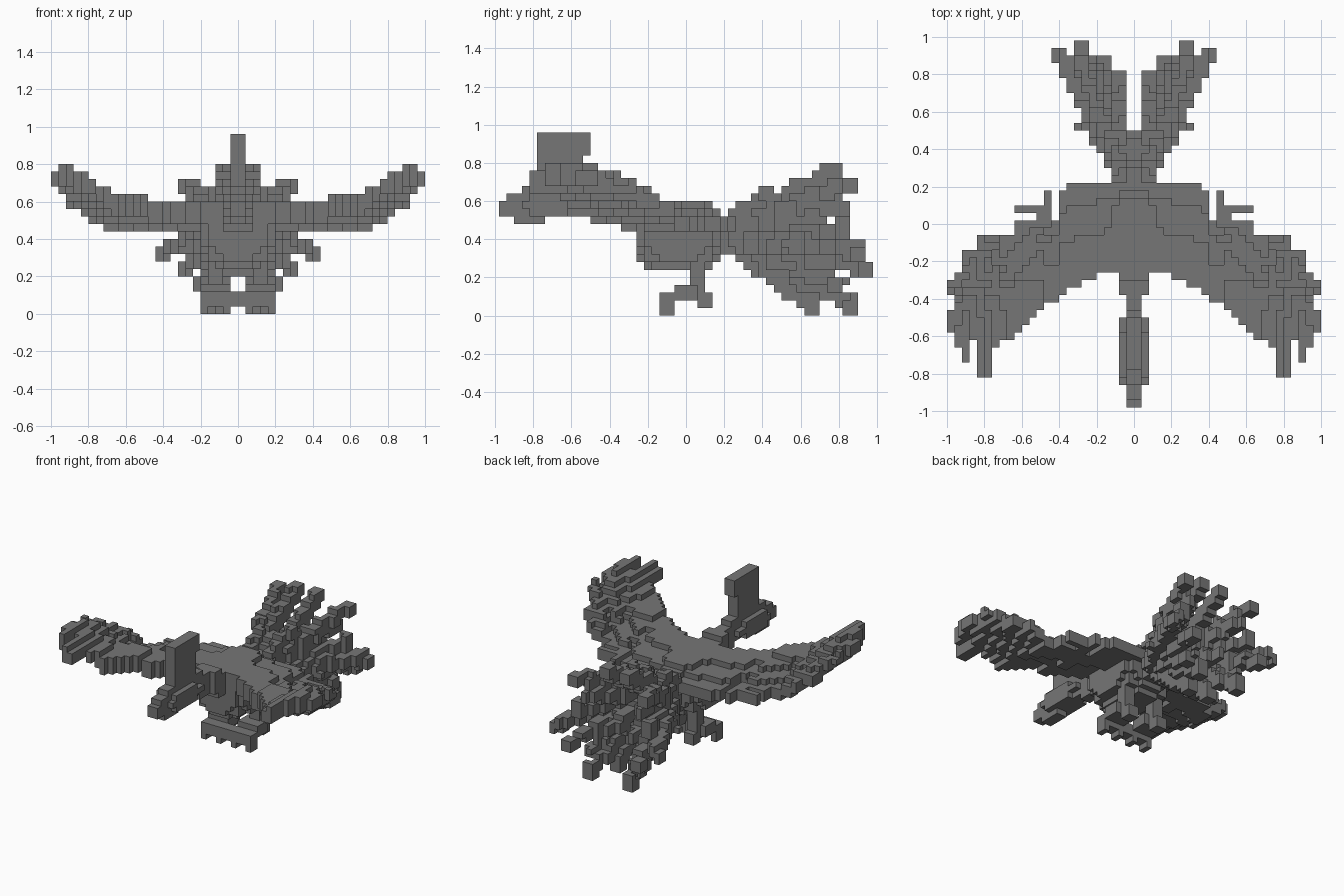
import bpy
import bmesh
from mathutils import Vector

cube = bpy.data.objects.get("Cube")
if cube:
    bpy.data.objects.remove(cube, do_unlink=True)

S = 0.04            # block size
Y0 = -0.98          # front end of the block grid
NX, NY, NZ = 25, 49, 24

grey = bpy.data.materials.new("stone_grey")
grey.use_nodes = True
colour = (0.18, 0.18, 0.18, 1)
grey.diffuse_color = colour
grey.node_tree.nodes["Principled BSDF"].inputs["Base Color"].default_value = colour

parts = {}
taken = set()


def add_part(name, inside):
    """Fill every free block whose centre passes the test, mirrored in x."""
    cells = set()
    for i in range(NX):
        for j in range(NY):
            for k in range(NZ):
                x, y, z = (i + .5) * S, Y0 + (j + .5) * S, (k + .5) * S
                if inside(x, y, z):
                    cells |= {(i, j, k), (-1 - i, j, k)}
    parts[name] = cells - taken
    taken.update(cells)


def boxes(*limits):
    """Test for a union of boxes (x0, x1, y0, y1, z0, z1)."""
    def inside(x, y, z):
        return any(b[0] < x < b[1] and b[2] < y < b[3] and b[4] < z < b[5] for b in limits)
    return inside


def lerp(points, x):
    for (a, p), (b, q) in zip(points, points[1:]):
        if x <= b:
            return p + (q - p) * max(0, x - a) / (b - a)
    return points[-1][1]


# Head: tall thin crest, skull with rounded cheeks, and beak
add_part("crest", boxes((0, .04, -.78, -.5, .84, .96), (0, .04, -.78, -.54, .64, .84)))
add_part("head", boxes((0, .04, -.86, -.5, .52, .68), (0, .04, -.9, -.74, .48, .52),
                       (.04, .08, -.86, -.5, .56, .6), (.04, .08, -.82, -.56, .52, .64)))
add_part("beak", boxes((0, .04, -.98, -.86, .52, .6), (0, .04, -.94, -.86, .6, .64)))


def neck(x, y, z):
    mid = .6 - .28 * (y + .54)
    return -.54 < y < -.22 and x < (.04 if y < -.38 else .08) and abs(z - mid) < .085


def body(x, y, z):
    return (x / .22) ** 2 + abs((y + .04) / .24) ** 3 + abs((z - .42) / .19) ** 3 < 1


add_part("neck", neck)
add_part("body", body)
add_part("tail_root", boxes((0, .08, .1, .26, .32, .52)))

# Wings: flat along the front, dropping to ragged feathers behind, curving up to the tips
LEAD = [(0, -.26), (.12, -.26), (.25, -.29), (.5, -.46), (.77, -.7), (.78, -.82),
        (.84, -.82), (.85, -.6), (.94, -.66), (.97, -.58), (1, -.58)]
REAR = [(0, .18), (.12, .22), (.32, .21), (.4, .18), (.41, .02), (.56, .01),
        (.66, -.06), (.84, -.06), (.86, -.14), (.92, -.24), (1, -.32)]
RISE = [(.46, .6), (.5, .63), (.7, .66), (.8, .76), (.9, .79), (1, .77)]
DROP = [(.1, .08), (.45, .09), (.7, .13), (.84, .15), (.92, .1), (1, .03)]
FLOOR = [(.7, .44), (.84, .52), (.92, .6), (.96, .68)]
loose = boxes((.44, .48, .02, .18, .44, .52), (.48, .64, .06, .1, .44, .52),
              (.48, .52, 0, .1, .44, .52), (.56, .64, -.02, .02, .44, .52),
              (.84, .92, -.26, -.14, .56, .64), (.88, .92, -.74, -.62, .68, .8))


def wing(x, y, z):
    if loose(x, y, z):
        return True
    lead, rear = lerp(LEAD, x), lerp(REAR, x)
    if not lead < y < rear or (x > .96 and -.46 < y < -.38):
        return False
    back = max(0, (y - lead) / (rear - lead) - .3) / .7
    top = lerp(RISE, x) - lerp(DROP, x) * back
    low = max(top - .12, lerp(FLOOR, x))
    # Outer rear feathers overlap in alternating steps
    if x > .4 and back > .4 and (int(x / S) + int((y + 1) / S)) // 2 % 2:
        top -= .03
    return low < z < top


add_part("wings", wing)

# Tail: upright blade feathers spreading from the root like a cone
ROOT = Vector((.04, .2, .42))
TIPS = [(.09, .80, .77), (.27, .84, .69), (.22, .84, .57), (.28, .84, .46),
        (.39, .90, .34), (.28, .95, .24), (.20, .82, .16), (.15, .87, .06), (.08, .68, .05),
        (.10, .76, .32), (.30, .52, .34), (.12, .46, .64)]


def tail(x, y, z):
    if y < .2 or (y > .66 and x < .04) or x > .1 + .7 * max(0, y - .26):
        return False
    p = Vector((x, y, z))
    for tip in TIPS:
        axis = Vector(tip) - ROOT
        t = (p - ROOT).dot(axis) / axis.length_squared
        if 0 <= t <= 1.02:
            # Vanes are broad in the middle and narrow at the ends
            r = .052 if .3 < t < .75 else .042
            d = p - ROOT - axis * t
            if abs(d.x) < r * .8 and abs(d.z) < r:
                return True
    return False


add_part("tail_feathers", tail)
add_part("tail_tips", boxes((.24, .32, .94, .98, .2, .24), (.24, .28, .9, .98, .2, .24),
                            (.36, .4, .82, .9, .28, .36), (.4, .44, .86, .94, .28, .36),
                            (.28, .32, .5, .54, .32, .36), (.24, .32, .82, .9, .64, .72),
                            (.08, .12, .78, .82, .72, .8), (.12, .2, .82, .9, 0, .08),
                            (.04, .12, .62, .7, 0, .08)))

# Legs and feet
add_part("legs", boxes((.08, .16, .02, .1, .12, .32)))
add_part("feet", boxes((0, .2, -.14, -.06, .04, .12), (.04, .08, -.14, -.06, 0, .04),
                       (.16, .2, -.14, -.06, 0, .04), (.04, .2, -.06, .06, .08, .16),
                       (.08, .16, .06, .14, .04, .12)))

# Turn the blocks of each part into a mesh of their outer faces
for name, cells in parts.items():
    bm = bmesh.new()
    corners = {}

    def corner(c):
        if c not in corners:
            corners[c] = bm.verts.new((c[0] * S, Y0 + c[1] * S, c[2] * S))
        return corners[c]

    for cell in sorted(cells):
        for axis in range(3):
            for side in (0, 1):
                near = list(cell)
                near[axis] += 2 * side - 1
                if tuple(near) in taken:
                    continue
                quad = []
                for u, v in ((0, 0), (1, 0), (1, 1), (0, 1)):
                    c = list(cell)
                    c[axis] += side
                    c[(axis + 1) % 3] += u
                    c[(axis + 2) % 3] += v
                    quad.append(corner(tuple(c)))
                bm.faces.new(quad if side else quad[::-1])
    mesh = bpy.data.meshes.new(name)
    bm.to_mesh(mesh)
    bm.free()
    mesh.materials.append(grey)
    bpy.context.collection.objects.link(bpy.data.objects.new(name, mesh))
